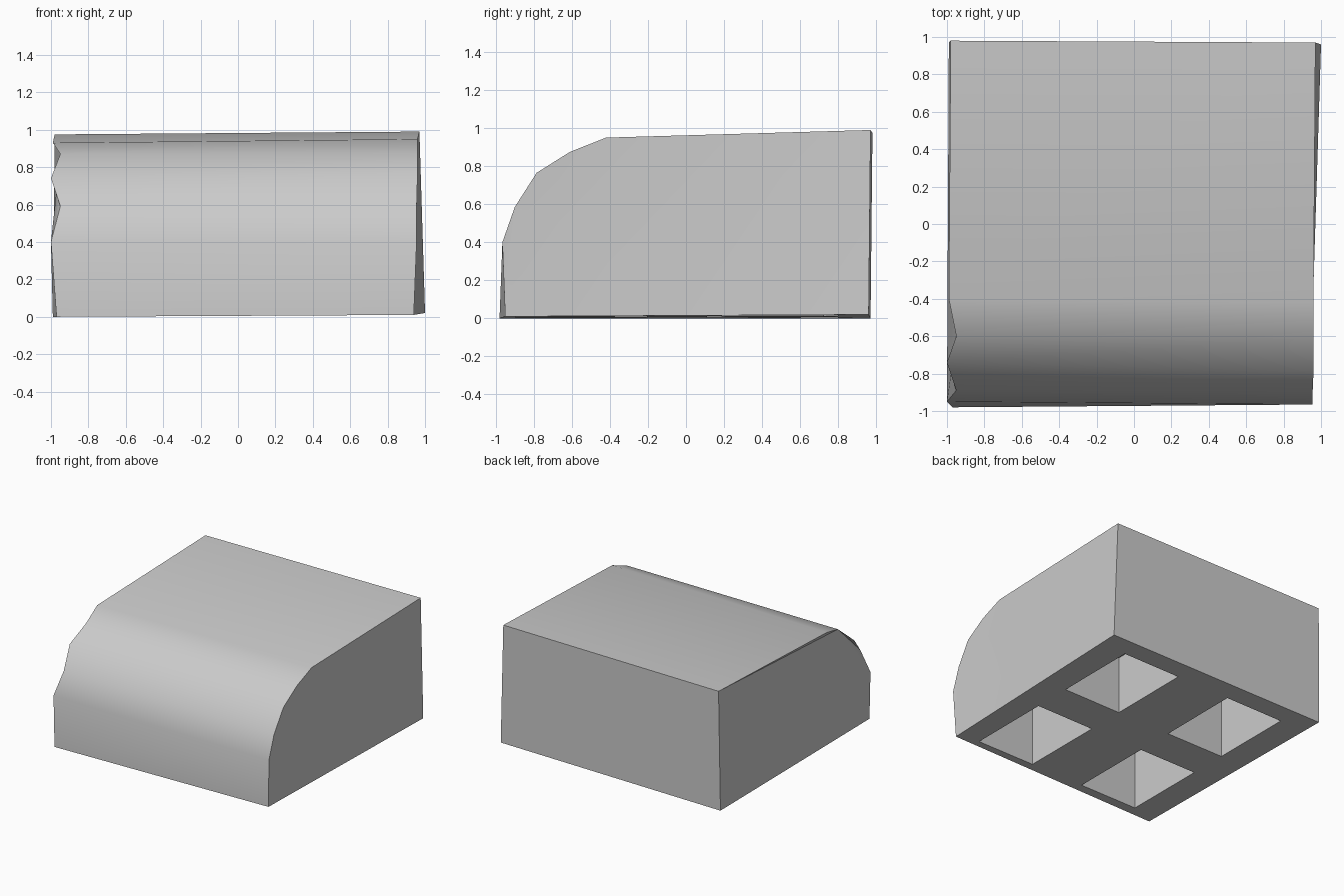
import bpy, bmesh
from math import radians

if "Cube" in bpy.data.objects:
    bpy.data.objects.remove(bpy.data.objects["Cube"])

# Slightly irregular end outlines of the block, (x, y, z) from front bottom over the curve to the back
left = [(-0.97, -0.98, 0.0), (-1.0, -0.95, 0.40), (-0.95, -0.89, 0.59), (-1.0, -0.74, 0.74),
        (-0.95, -0.60, 0.87), (-0.99, -0.40, 0.93), (-0.98, 0.98, 0.975), (-0.99, 0.97, 0.0)]
right = [(0.94, -0.95, 0.01), (0.955, -0.965, 0.40), (0.955, -0.90, 0.585), (0.96, -0.785, 0.765),
         (0.96, -0.61, 0.875), (0.96, -0.42, 0.95), (0.97, 0.97, 0.99), (1.0, 0.96, 0.02)]


def make_object(name, bm):
    bmesh.ops.recalc_face_normals(bm, faces=bm.faces)
    mesh = bpy.data.meshes.new(name)
    bm.to_mesh(mesh)
    bm.free()
    obj = bpy.data.objects.new(name, mesh)
    bpy.context.collection.objects.link(obj)
    return obj


# Block with rounded front edge
bm = bmesh.new()
a = [bm.verts.new(p) for p in left]
b = [bm.verts.new(p) for p in right]
n = len(a)
for i in range(n):
    j = (i + 1) % n
    bm.faces.new((a[i], a[j], b[j], b[i]))
caps = [bm.faces.new(a), bm.faces.new(b)]
bmesh.ops.triangulate(bm, faces=caps)
block = make_object("rounded_block", bm)

# Four rectangular pockets cut into the underside
depth, lip = 0.48, 0.2
bm = bmesh.new()
for x in (-0.5, 0.5):
    for y in (-0.55, 0.455):
        verts = bmesh.ops.create_cube(bm, size=1)["verts"]
        bmesh.ops.scale(bm, vec=(0.52, 0.69, depth + lip), verts=verts)
        bmesh.ops.translate(bm, vec=(x, y, (depth - lip) / 2), verts=verts)
cutter = make_object("pocket_cutter", bm)
cutter.hide_render = True

mod = block.modifiers.new("pockets", 'BOOLEAN')
mod.operation = 'DIFFERENCE'
mod.solver = 'EXACT'
mod.object = cutter
bpy.context.view_layer.objects.active = block
block.select_set(True)
bpy.ops.object.modifier_apply(modifier=mod.name)
bpy.data.objects.remove(cutter, do_unlink=True)

# Smooth curve, sharp block edges
bpy.ops.object.shade_smooth_by_angle(angle=radians(35))
